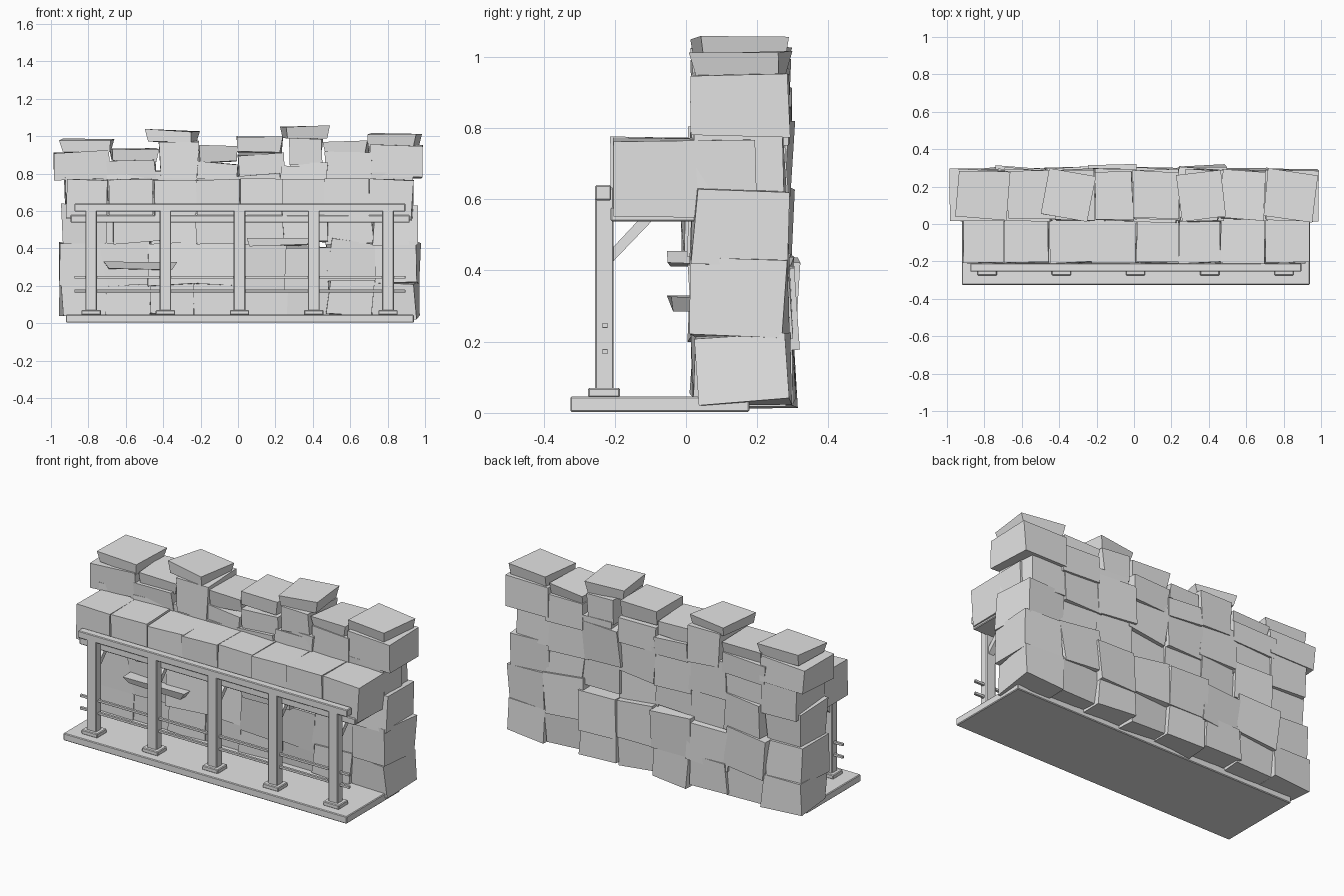
import bpy, bmesh, math, random
from mathutils import Vector, Matrix

if "Cube" in bpy.data.objects:
    bpy.data.objects.remove(bpy.data.objects["Cube"])

random.seed(11)
grey = bpy.data.materials.new("plain grey")
grey.diffuse_color = (0.78, 0.78, 0.78, 1)
grey.use_nodes = True
grey.node_tree.nodes["Principled BSDF"].inputs["Base Color"].default_value = grey.diffuse_color


def finish(bm, name):
    bmesh.ops.recalc_face_normals(bm, faces=bm.faces)
    me = bpy.data.meshes.new(name)
    bm.to_mesh(me)
    bm.free()
    me.materials.append(grey)
    ob = bpy.data.objects.new(name, me)
    bpy.context.collection.objects.link(ob)
    return ob


def add_box(bm, x0, x1, y0, y1, z0, z1, jitter=0.0, roll=0.0, yaw=0.0, pitch=0.0, taper=1.0):
    """Box with optional turn (degrees), shifted corners and narrower underside."""
    size = Vector((x1 - x0, y1 - y0, z1 - z0))
    mid = Vector((x0 + x1, y0 + y1, z0 + z1)) / 2
    turn = (Matrix.Rotation(math.radians(roll), 4, 'Y')
            @ Matrix.Rotation(math.radians(yaw), 4, 'Z')
            @ Matrix.Rotation(math.radians(pitch), 4, 'X'))
    for v in bmesh.ops.create_cube(bm, size=1)['verts']:
        t = taper if v.co.z < 0 else 1
        p = Vector((v.co.x * size.x * t, v.co.y * size.y * t, v.co.z * size.z))
        p += Vector([random.uniform(-jitter, jitter) for _ in range(3)])
        v.co = mid + turn @ p


def timber(name, *bounds, bevel=0.004):
    bm = bmesh.new()
    add_box(bm, *bounds)
    ob = finish(bm, name)
    mod = ob.modifiers.new("worn edges", 'BEVEL')
    mod.width = bevel
    mod.segments = 1
    return ob


# Base and timber frame
timber("base_slab", -0.92, 0.94, -0.325, 0.178, 0.003, 0.046)
timber("front_rail", -0.875, 0.895, -0.255, -0.21, 0.597, 0.64)
timber("shelf_board", -0.895, 0.918, -0.212, 0.10, 0.538, 0.578)
for z in (0.172, 0.246):
    timber("thin_rod", -0.875, 0.895, -0.235, -0.22, z - 0.007, z + 0.007, bevel=0.001)
for x in (-0.785, -0.388, 0.008, 0.405, 0.802):
    timber("post", x - 0.031, x + 0.031, -0.255, -0.203, 0.045, 0.633)
    timber("post_foot", x - 0.052, x + 0.052, -0.275, -0.185, 0.044, 0.07)
    # Diagonal brace under the shelf
    bm = bmesh.new()
    w = 0.018
    ends = [(-0.205, 0.425), (-0.205, 0.465), (-0.13, 0.545), (-0.09, 0.545)]
    a = bm.faces.new([bm.verts.new((x - w, y, z)) for y, z in ends])
    ext = bmesh.ops.extrude_face_region(bm, geom=[a])
    bmesh.ops.translate(bm, vec=(2 * w, 0, 0),
                        verts=[g for g in ext['geom'] if isinstance(g, bmesh.types.BMVert)])
    finish(bm, "brace")

# Row of stones on the shelf
bm = bmesh.new()
edges = [-0.92, -0.69, -0.455, -0.22, 0.015, 0.235, 0.465, 0.70, 0.935]
for x0, x1 in zip(edges, edges[1:]):
    add_box(bm, x0 + 0.003, x1 - 0.003, -0.207, 0.195, 0.555, 0.77, 0.006,
            random.uniform(-1.5, 1.5), random.uniform(-0.8, 0.8))
finish(bm, "shelf_stones")

# Wall courses: bottom, top, left end, right end, front, back
courses = [(0.03, 0.215, -0.945, 0.955, 0.025, 0.295), (0.205, 0.435, -0.95, 0.968, 0.018, 0.295),
           (0.41, 0.625, -0.94, 0.955, 0.022, 0.28), (0.59, 0.81, -0.92, 0.93, 0.02, 0.295)]
for z0, z1, left, right, front, rear in courses:
    bm = bmesh.new()
    step = (right - left) / 8
    for i in range(8):
        x0 = left + i * step
        end = i in (0, 7)
        dz = random.uniform(-0.03, 0.03) if z0 > 0.1 else random.uniform(-0.01, 0.015)
        if end:
            dz *= 0.3
        big = 0 if end else random.uniform(0.0, 0.015)
        add_box(bm, x0 - big, x0 + step + big, front + random.uniform(-0.006, 0.012),
                rear + random.uniform(-0.02, 0.018), z0 + dz, z1 + dz, 0.011,
                random.uniform(-2, 2) if end else random.uniform(-6, 6),
                random.uniform(-3.5, 3.5), random.uniform(-2.5, 2.5))
    finish(bm, "wall_course")

# Ragged upper course: x0, x1, z0, z1, roll
upper = [(-0.985, -0.69, 0.775, 0.915, -3), (-0.725, -0.44, 0.76, 0.875, -2),
         (-0.42, -0.215, 0.77, 0.975, 0), (-0.215, 0.0, 0.75, 0.86, 3),
         (0.0, 0.245, 0.75, 0.90, -2), (0.27, 0.45, 0.85, 0.99, 0),
         (0.285, 0.48, 0.76, 0.86, 1), (0.47, 0.72, 0.76, 0.91, 2), (0.70, 0.985, 0.78, 0.95, 1)]
bm = bmesh.new()
for x0, x1, z0, z1, roll in upper:
    add_box(bm, x0, x1, 0.02, 0.29, z0, z1, 0.008, roll, random.uniform(-3, 3))
finish(bm, "upper_course")

# Cap stones: x0, x1, z0, z1, roll, yaw
caps = [(-0.945, -0.675, 0.915, 0.98, 1, -3), (-0.68, -0.43, 0.865, 0.935, 1, 2),
        (-0.475, -0.225, 0.97, 1.03, 1, -9), (-0.21, -0.005, 0.86, 0.95, -1, 2),
        (-0.005, 0.235, 0.91, 1.0, 1, -1), (0.24, 0.475, 0.99, 1.055, 0, 8),
        (0.465, 0.70, 0.895, 0.97, -1, -5), (0.70, 0.965, 0.935, 1.012, 1.5, -6)]
bm = bmesh.new()
for x0, x1, z0, z1, roll, yaw in caps:
    add_box(bm, x0, x1, 0.028, 0.28, z0, z1, 0.007, roll, yaw, taper=0.93)
finish(bm, "cap_stones")

# Flat stones sticking out of the front of the wall
bm = bmesh.new()
add_box(bm, -0.72, -0.325, -0.05, 0.15, 0.29, 0.328, 0.005, 1, 1, -1, taper=0.85)
add_box(bm, 0.05, 0.38, -0.05, 0.15, 0.415, 0.452, 0.005, -1, -1, -2, taper=0.95)
add_box(bm, -0.67, -0.42, -0.008, 0.15, 0.43, 0.55, 0.006, -4, 2)
finish(bm, "ledge_stones")
